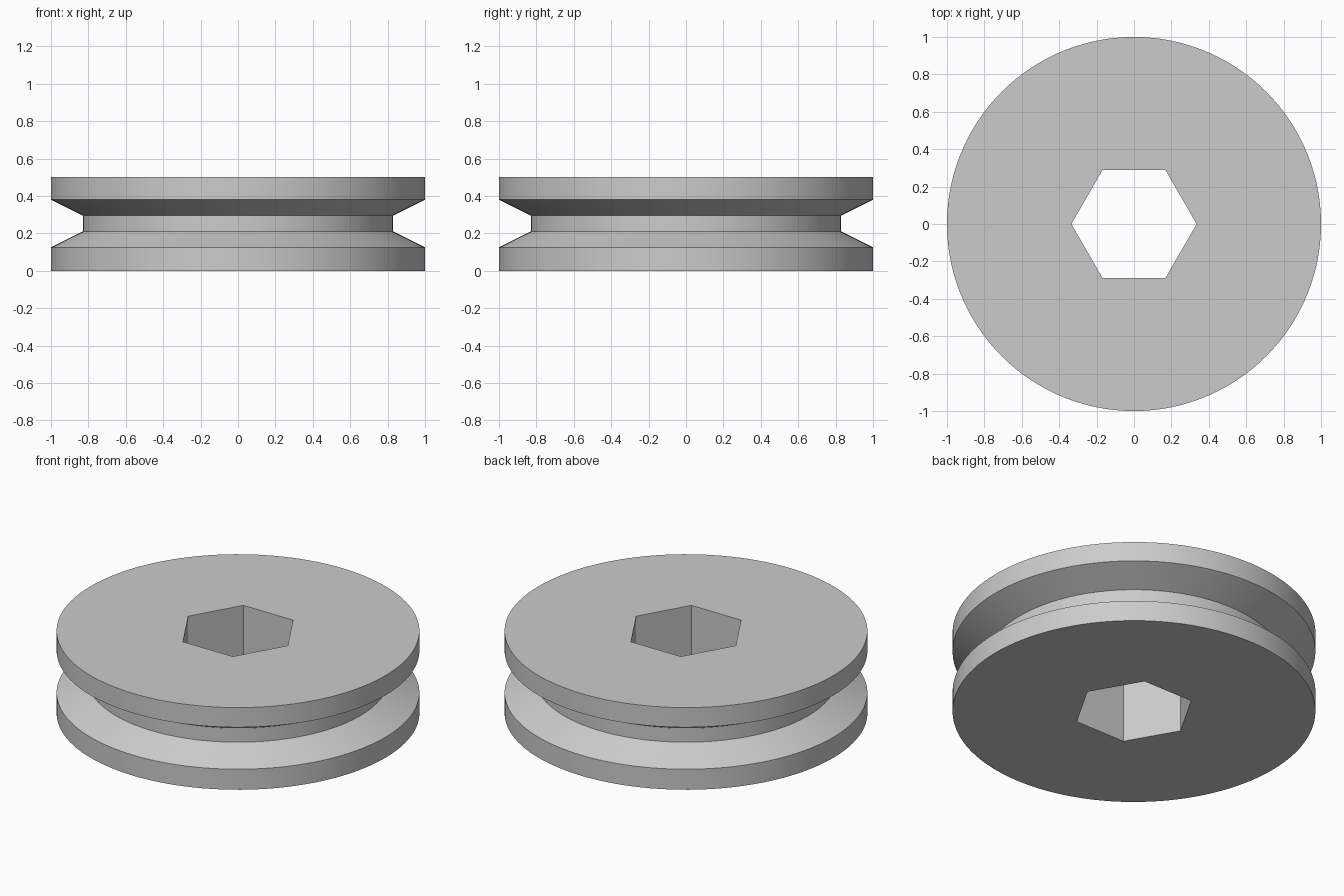
import bpy
import bmesh
import math

SEGMENTS = 120          # multiple of six, so the bore corners land on vertices
BORE_APOTHEM = 0.29
HEIGHT = 0.5

cube = bpy.data.objects.get("Cube")
if cube:
    bpy.data.objects.remove(cube, do_unlink=True)

# Plain grey material
grey = bpy.data.materials.new("plain_grey")
grey.use_nodes = True
colour = (0.6, 0.6, 0.6, 1.0)
grey.diffuse_color = colour
grey.node_tree.nodes["Principled BSDF"].inputs["Base Color"].default_value = colour


def round_radius(r):
    return lambda a: r


def hex_radius(a):
    sector = math.pi / 3
    return BORE_APOTHEM / math.cos(a % sector - sector / 2)


def add_ring(bm, radius, z):
    verts = []
    for i in range(SEGMENTS):
        a = math.tau * i / SEGMENTS
        r = radius(a + 1e-9)
        verts.append(bm.verts.new((r * math.cos(a), r * math.sin(a), z)))
    return verts


# Closed section: grooved rim outside, hexagonal bore inside
rim = [(1, 0), (1, 0.125), (0.83, 0.21), (0.83, 0.295), (1, 0.38), (1, HEIGHT)]
bm = bmesh.new()
rings = [add_ring(bm, round_radius(r), z) for r, z in rim]
rings += [add_ring(bm, hex_radius, z) for z in (HEIGHT, 0)]
for k, lower in enumerate(rings):
    upper = rings[(k + 1) % len(rings)]
    for i in range(SEGMENTS):
        j = (i + 1) % SEGMENTS
        bm.faces.new((lower[i], lower[j], upper[j], upper[i]))
bmesh.ops.recalc_face_normals(bm, faces=bm.faces)

mesh = bpy.data.meshes.new("grooved_wheel")
bm.to_mesh(mesh)
bm.free()
mesh.materials.append(grey)
wheel = bpy.data.objects.new("grooved_wheel", mesh)
bpy.context.collection.objects.link(wheel)

# Smooth the round walls, keep rim and bore edges crisp
bpy.ops.object.select_all(action='DESELECT')
wheel.select_set(True)
bpy.context.view_layer.objects.active = wheel
bpy.ops.object.shade_smooth_by_angle(angle=math.radians(30))
